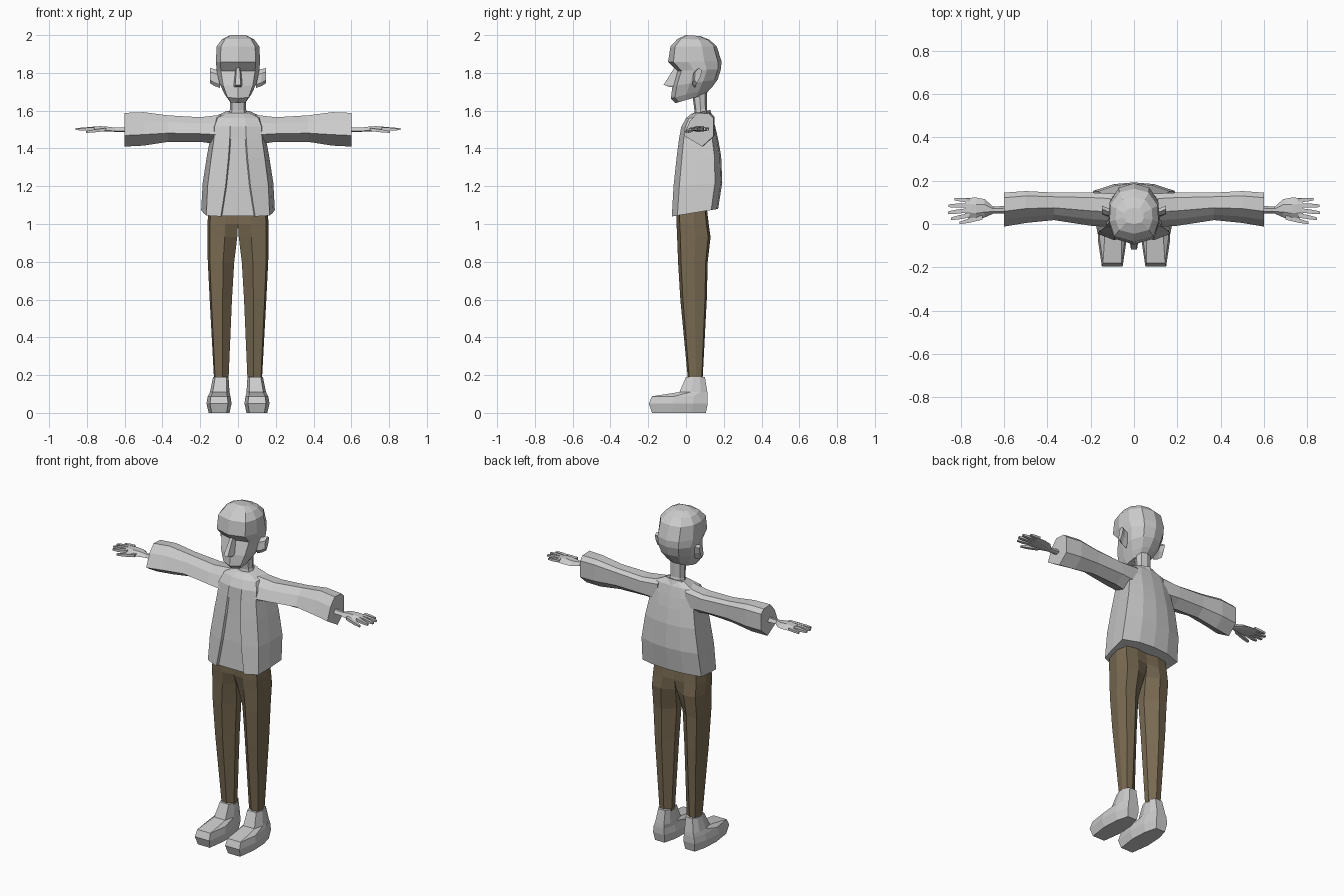
import bpy, bmesh
from mathutils import Vector


def material(name, rgb):
    m = bpy.data.materials.new(name)
    m.diffuse_color = (*rgb, 1)
    return m


GREY = material("pale grey", (0.6, 0.6, 0.6))
BROWN = material("trouser brown", (0.19, 0.145, 0.085))


def loft(name, tubes, mat, mirror=False):
    """Skin each list of equal-length point rings and cap both ends."""
    bm = bmesh.new()
    for rings in tubes:
        vs = [[bm.verts.new(p) for p in r] for r in rings]
        for a, b in zip(vs, vs[1:]):
            for i in range(len(a)):
                j = (i + 1) % len(a)
                bm.faces.new((a[i], a[j], b[j], b[i]))
        bm.faces.new(vs[0][::-1])
        bm.faces.new(vs[-1])
    bmesh.ops.recalc_face_normals(bm, faces=bm.faces)
    me = bpy.data.meshes.new(name)
    bm.to_mesh(me)
    bm.free()
    me.materials.append(mat)
    ob = bpy.data.objects.new(name, me)
    bpy.context.collection.objects.link(ob)
    if mirror:
        ob.modifiers.new("Mirror", 'MIRROR').use_clip = False
    return ob


def symmetric(half):
    """Complete a half outline that starts and ends on the centre plane."""
    return half + [(-x, y, z) for x, y, z in half[-2:0:-1]]


def body_ring(shape, zf, zb, yf, yb, w):
    """Half outline of (width, depth) fractions, tilted from zf to zb."""
    return symmetric([(u * w, yf + v * (yb - yf), zf + v * (zb - zf)) for u, v in shape])


def flat_ring(shape, z, x0, x1, y0, y1):
    return [(x0 + u * (x1 - x0), y0 + v * (y1 - y0), z) for u, v in shape]


def side_ring(shape, x, y0, y1, z0, z1):
    return [(x, y0 + u * (y1 - y0), z0 + v * (z1 - z0)) for u, v in shape]


# Head: boxy face, rounded skull, brow overhanging the eyes
SKULL = [(0, 0), (.8, .1), (1, .38), (.97, .68), (.6, .93), (0, 1)]
loft("head", [[body_ring(SKULL, *r) for r in (
    (1.64, 1.685, -.055, .10, .05),
    (1.665, 1.72, -.08, .135, .07),
    (1.73, 1.765, -.072, .168, .098),
    (1.81, 1.82, -.048, .185, .113),
    (1.858, 1.86, -.095, .188, .117),
    (1.94, 1.94, -.082, .163, .113),
    (1.98, 1.975, -.045, .125, .085),
    (2.0, 1.995, .0, .075, .045))]], GREY)

# Nose: wedge that widens downward
loft("nose", [[[(-w, -.03, z), (-w * .5, y, z), (w * .5, y, z), (w, -.03, z)]
               for z, w, y in ((1.725, .028, -.085), (1.737, .028, -.118), (1.83, .016, -.06))]], GREY)

# Ears
EAR = [(0, .2), (.35, 0), (.8, .45), (1, .85), (.6, 1), (.1, .75)]
loft("ear", [[side_ring(EAR, x, *r) for x, r in (
    (.095, (.035, .07, 1.72, 1.81)),
    (.125, (.035, .075, 1.73, 1.82)),
    (.147, (.045, .085, 1.745, 1.825)))]], GREY, True)

# Neck
COLUMN = [(0, 0), (.75, .12), (1, .5), (.75, .88), (0, 1)]
loft("neck", [[body_ring(COLUMN, *r) for r in (
    (1.53, 1.56, .03, .13, .06),
    (1.6, 1.61, .045, .11, .043),
    (1.71, 1.71, .03, .11, .043))]], GREY)

# Jacket: open front showing a recessed shirt strip between the flaps
jacket = []
for zf, zb, yf, yb, w, strip, step in (
        (1.04, 1.08, -.075, .17, .195, .085, .014),
        (1.2, 1.22, -.066, .192, .187, .06, .014),
        (1.35, 1.36, -.05, .186, .165, .045, .012),
        (1.45, 1.45, -.037, .17, .148, .038, .008),
        (1.515, 1.515, -.025, .155, .145, .036, 0),
        (1.56, 1.57, .0, .14, .125, .03, 0),
        (1.585, 1.6, .03, .12, .06, .02, 0)):
    d = yb - yf
    half = [(0, yf + step), (strip, yf + step), (strip + .006, yf), (w * .86, yf + d * .12),
            (w * .94, yf + d * .45), (w, yf + d * .85), (w * .5, yb - d * .03), (0, yb)]
    jacket.append(symmetric([(x, y, zf + (y - yf) / d * (zb - zf)) for x, y in half]))
loft("jacket", [jacket], GREY)

# Collar dipping to a point in front
loft("collar", [[body_ring(COLUMN, *r) for r in (
    (1.53, 1.57, -.012, .14, .085),
    (1.555, 1.605, .012, .128, .066),
    (1.56, 1.6, .03, .118, .05))]], GREY)

# Sleeves flaring to the cuff
SLEEVE = [(0, .33), (.2, .75), (.45, 1), (.85, .98), (1, .85), (1, .3), (.62, 0)]
loft("sleeve", [[side_ring(SLEEVE, x, *r) for x, r in (
    (.09, (-.015, .14, 1.42, 1.578)),
    (.2, (-.008, .145, 1.435, 1.565)),
    (.37, (.018, .145, 1.435, 1.575)),
    (.5, (.005, .152, 1.415, 1.592)),
    (.6, (-.012, .145, 1.41, 1.588)))]], GREY, True)

# Hands: flat palm, four fingers and a thumb
PALM = [(0, .2), (.3, 1), (.7, 1), (1, .2), (.7, 0), (.3, 0)]
palm = [side_ring(PALM, x, *r) for x, r in (
    (.58, (.048, .085, 1.487, 1.513)),
    (.65, (.048, .08, 1.488, 1.51)),
    (.69, (.03, .115, 1.49, 1.515)),
    (.73, (.018, .122, 1.492, 1.518)),
    (.78, (.03, .12, 1.494, 1.514)))]


def finger(base, tip, r):
    rings = []
    for t, s in ((0, 1), (.6, .95), (1, .6)):
        p = Vector(base).lerp(Vector(tip), t)
        rings.append([(p.x, p.y + a * r * s, p.z + b * r * s * .8)
                      for a, b in ((-1, -1), (1, -1), (1, 1), (-1, 1))])
    return rings


loft("hand", [palm] + [finger(*f) for f in (
    ((.76, .109, 1.505), (.83, .115, 1.5), .009),
    ((.76, .086, 1.506), (.858, .084, 1.502), .010),
    ((.76, .064, 1.506), (.86, .052, 1.502), .010),
    ((.76, .04, 1.504), (.845, .024, 1.5), .010),
    ((.7, .03, 1.5), (.805, .005, 1.487), .010))], GREY, True)

# Trouser legs meeting at the hips
legs = []
for z, x0, x1, y0, y1, c in (
        (.18, .05, .127, .01, .088, .3),
        (.6, .032, .15, -.03, .11, .35),
        (.8, .02, .16, -.042, .115, .35),
        (.93, .004, .162, -.047, .13, .2),
        (1.0, 0, .162, -.05, .12, .05),
        (1.09, 0, .155, -.05, .11, .05)):
    shape = [(0, c), (.42, 0), (.92, .1), (1, .55), (.88, .93), (.45, 1), (0, 1 - c)]
    legs.append(flat_ring(shape, z, x0, x1, y0, y1))
loft("trouser_leg", [legs], BROWN, True)

# Shoes: sole, flat toe and raised ankle
FOOT = [(.14, 0), (.86, 0), (1, .4), (.95, .75), (.78, 1), (.22, 1), (.05, .75), (0, .4)]
loft("shoe", [[flat_ring(FOOT, *r) for r in (
    (0, .045, .155, -.18, .105),
    (.05, .034, .167, -.197, .115),
    (.088, .04, .16, -.18, .115),
    (.11, .045, .148, -.035, .113),
    (.19, .05, .132, .0, .1))]], GREY, True)
